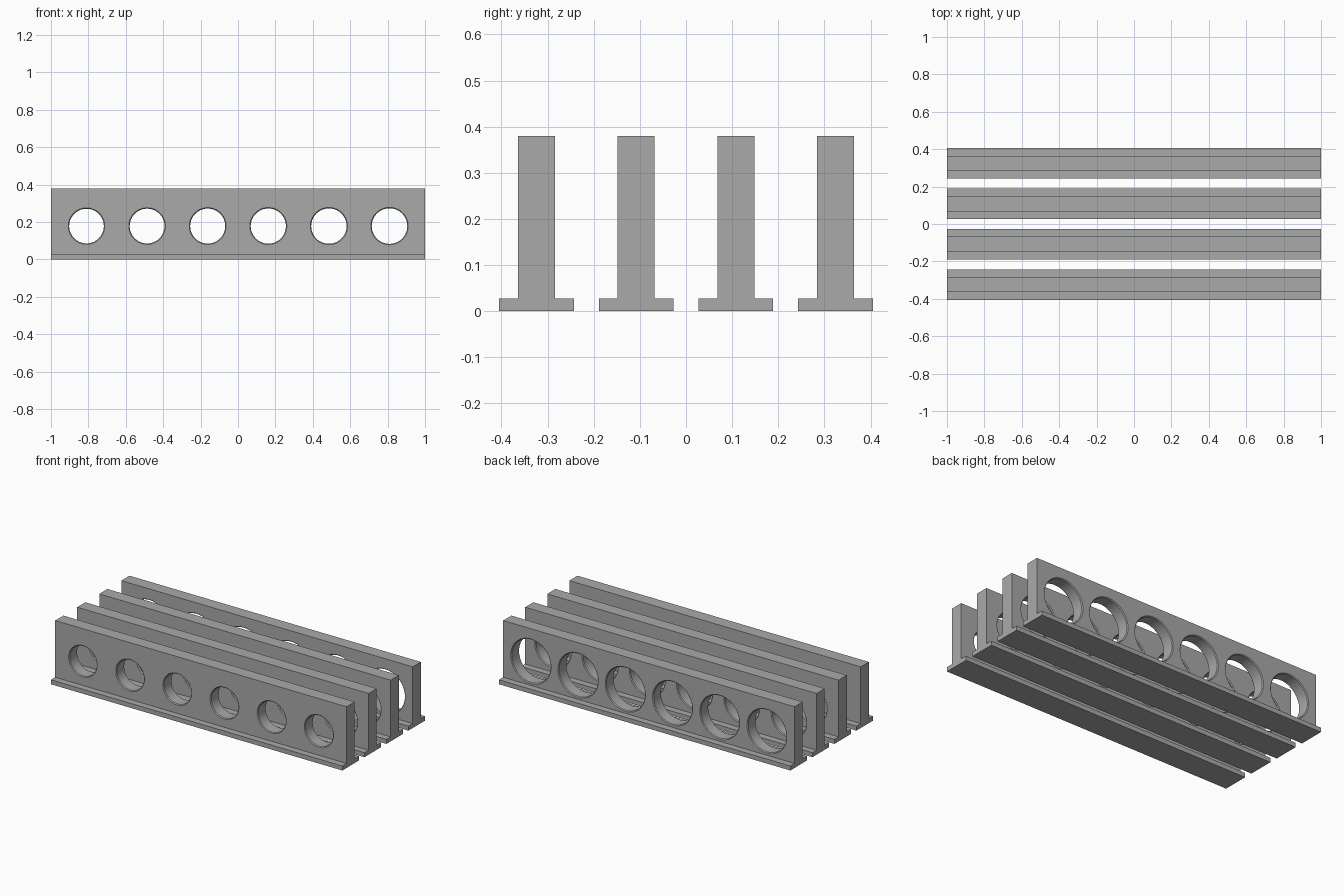
import bpy, bmesh, math

if "Cube" in bpy.data.objects:
    bpy.data.objects.remove(bpy.data.objects["Cube"])

# Overall dimensions
HALF_LENGTH, HEIGHT = 1.0, 0.38
WEB, FOOT, FOOT_HEIGHT = 0.04, 0.081, 0.028
PITCH_X, PITCH_Y, HOLE_Z = 0.324, 0.216, 0.178
HOLES, SEGMENTS, CHAMFER = 6, 96, 0.005
RADII = {"front": 0.0925, "second": 0.107, "third": 0.117, "rear": 0.131}
GROWTH = 0.0005

grey = bpy.data.materials.new("plain_grey")
grey.diffuse_color = (0.4, 0.4, 0.4, 1)
grey.use_nodes = True
grey.node_tree.nodes["Principled BSDF"].inputs["Base Color"].default_value = (0.4, 0.4, 0.4, 1)


def make_object(name, bm):
    bmesh.ops.recalc_face_normals(bm, faces=bm.faces)
    mesh = bpy.data.meshes.new(name)
    bm.to_mesh(mesh)
    bm.free()
    mesh.materials.append(grey)
    obj = bpy.data.objects.new(name, mesh)
    bpy.context.collection.objects.link(obj)
    return obj


def make_bar(name, y):
    # Inverted T section swept along x
    half = [(FOOT, 0), (FOOT, FOOT_HEIGHT), (WEB, FOOT_HEIGHT), (WEB, HEIGHT)]
    section = half + [(-a, b) for a, b in reversed(half)]
    bm = bmesh.new()
    face = bm.faces.new([bm.verts.new((-HALF_LENGTH, y + a, b)) for a, b in section])
    sweep = bmesh.ops.extrude_face_region(bm, geom=[face])["geom"]
    verts = [v for v in sweep if isinstance(v, bmesh.types.BMVert)]
    bmesh.ops.translate(bm, verts=verts, vec=(2 * HALF_LENGTH, 0, 0))
    return make_object(name, bm)


def make_cutter(name, y, base_radius):
    # Row of bores that flare at both faces of the web
    bm = bmesh.new()
    for i in range(HOLES):
        x = (i - (HOLES - 1) / 2) * PITCH_X
        r = base_radius + GROWTH * i
        out = WEB + CHAMFER
        profile = [(-out, r + 2 * CHAMFER), (CHAMFER - WEB, r),
                   (WEB - CHAMFER, r), (out, r + 2 * CHAMFER)]
        rings = []
        for depth, radius in profile:
            angles = [2 * math.pi * k / SEGMENTS for k in range(SEGMENTS)]
            rings.append([bm.verts.new((x + radius * math.cos(a), y + depth,
                                        HOLE_Z + radius * math.sin(a))) for a in angles])
        for a, b in zip(rings, rings[1:]):
            for k in range(SEGMENTS):
                n = (k + 1) % SEGMENTS
                bm.faces.new((a[k], a[n], b[n], b[k]))
        bm.faces.new(rings[0])
        bm.faces.new(rings[-1])
    obj = make_object(name, bm)
    obj.hide_render = True
    return obj


# Four bars, with bores growing from front to rear
for row, (label, radius) in enumerate(RADII.items()):
    y = (row - 1.5) * PITCH_Y
    bar = make_bar(label + "_bar", y)
    cutter = make_cutter(label + "_bore_cutter", y, radius)
    cut = bar.modifiers.new("bores", "BOOLEAN")
    cut.operation = "DIFFERENCE"
    cut.solver = "EXACT"
    cut.object = cutter
    bpy.ops.object.select_all(action="DESELECT")
    bar.select_set(True)
    bpy.context.view_layer.objects.active = bar
    bpy.ops.object.modifier_apply(modifier=cut.name)
    bpy.data.objects.remove(cutter)
    bpy.ops.object.shade_smooth_by_angle(angle=math.radians(30))
